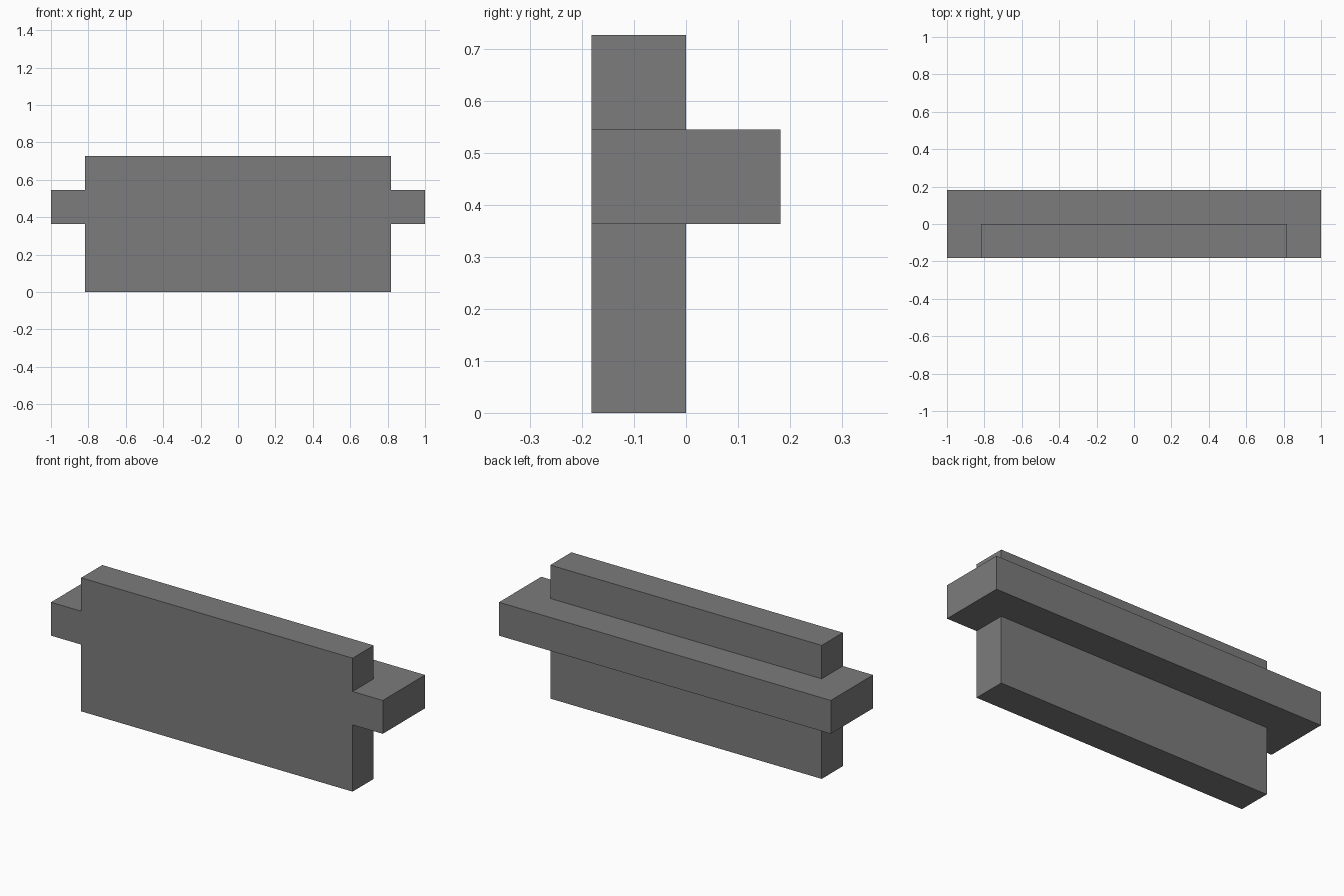
import bpy

# Remove the default cube
cube = bpy.data.objects.get("Cube")
if cube:
    bpy.data.objects.remove(cube, do_unlink=True)

# One flat grey for the whole model
grey = bpy.data.materials.new("mid_grey")
grey.use_nodes = True
colour = (0.2, 0.2, 0.2, 1)
grey.diffuse_color = colour
grey.node_tree.nodes["Principled BSDF"].inputs["Base Color"].default_value = colour

UNIT = 2 / 11  # the model sits on a grid eleven units long


def box(name, low, high):
    """Flat-sided box between two corners given in grid units."""
    size = [(b - a) * UNIT for a, b in zip(low, high)]
    centre = [(a + b) / 2 * UNIT for a, b in zip(low, high)]
    bpy.ops.mesh.primitive_cube_add(size=1, location=centre)
    part = bpy.context.object
    part.name = name
    part.scale = size
    bpy.ops.object.transform_apply(location=False, rotation=False, scale=True)
    part.data.materials.append(grey)
    return part


# Upright panel, split by the wide shelf, all flush at the front
box("lower_panel", (-4.5, -1, 0), (4.5, 0, 2))
box("shelf", (-5.5, -1, 2), (5.5, 1, 3))
box("upper_panel", (-4.5, -1, 3), (4.5, 0, 4))
